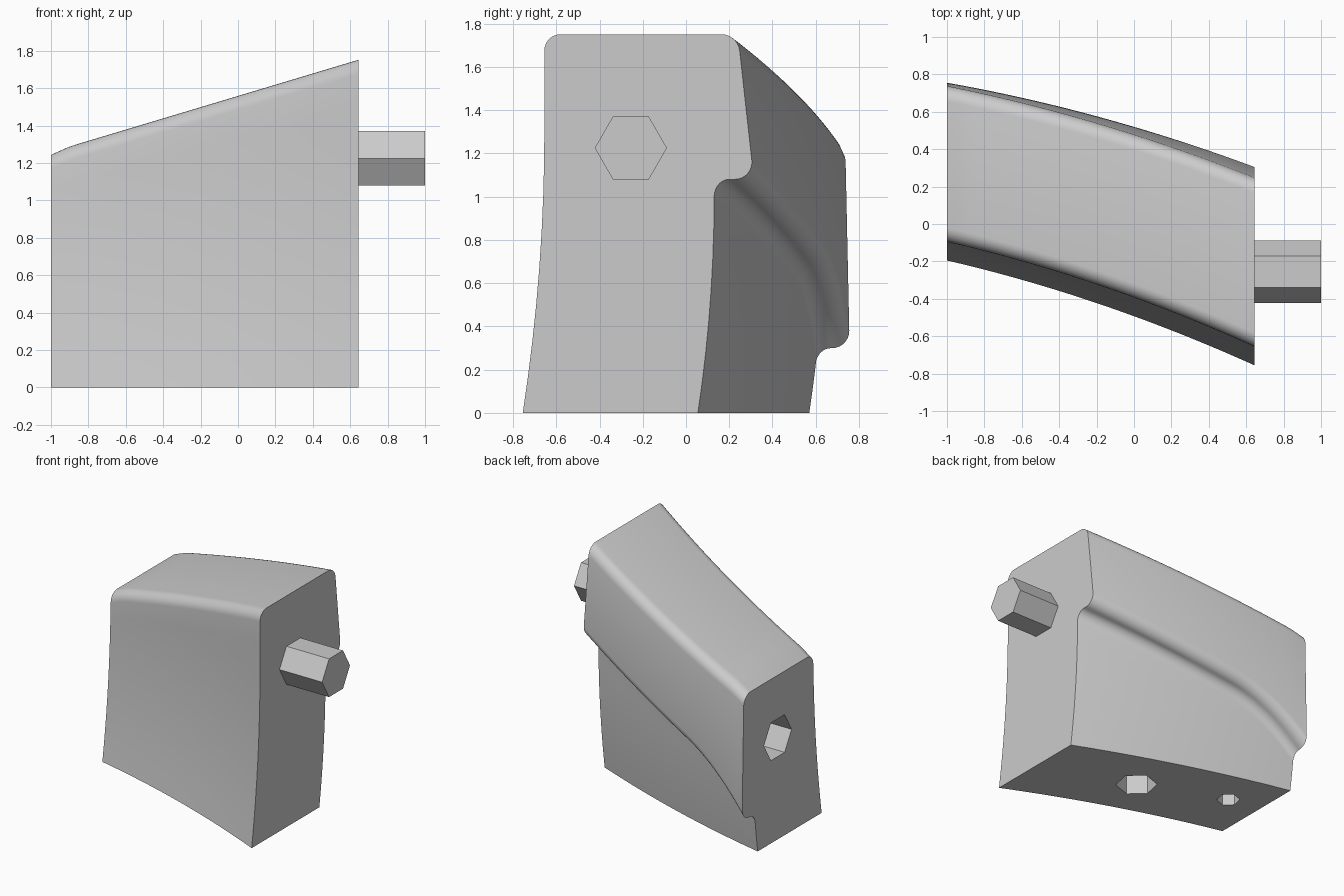
import bpy, bmesh, math
from mathutils import Matrix

cube = bpy.data.objects.get("Cube")
if cube:
    bpy.data.objects.remove(cube, do_unlink=True)

X0, X1 = -1.0, 0.643

grey = bpy.data.materials.new("plain grey")
grey.use_nodes = True
colour = (0.6, 0.6, 0.6, 1)
grey.diffuse_color = colour
grey.node_tree.nodes["Principled BSDF"].inputs["Base Color"].default_value = colour


def add_object(name, bm):
    bmesh.ops.recalc_face_normals(bm, faces=bm.faces)
    mesh = bpy.data.meshes.new(name)
    bm.to_mesh(mesh)
    bm.free()
    mesh.materials.append(grey)
    obj = bpy.data.objects.new(name, mesh)
    bpy.context.collection.objects.link(obj)
    return obj


def hex_prism(name, centre, radius, length, axis, turn=0):
    """Six-sided bar centred on a point, along x or z."""
    bm = bmesh.new()
    m = Matrix.Rotation(math.radians(turn), 4, 'Z')
    if axis == 'X':
        m = Matrix.Rotation(math.pi / 2, 4, 'Y') @ Matrix.Rotation(math.pi / 2, 4, 'Z')
    bmesh.ops.create_cone(bm, cap_ends=True, segments=6, radius1=radius,
                          radius2=radius, depth=length)
    # put one corner on the local x axis
    first = max(bm.verts, key=lambda v: v.co.x).co
    fix = Matrix.Rotation(-math.atan2(first.y, first.x), 4, 'Z')
    bmesh.ops.transform(bm, matrix=Matrix.Translation(centre) @ m @ fix, verts=bm.verts)
    return add_object(name, bm)


def corner(p, c, q, n=7):
    """Quarter round from p to q, tangent to the lines through c."""
    pts = []
    for i in range(n + 1):
        a = math.pi / 2 * i / n
        u, v = 1 - math.sin(a), 1 - math.cos(a)
        pts.append((c[0] + (p[0] - c[0]) * u + (q[0] - c[0]) * v,
                    c[1] + (p[1] - c[1]) * u + (q[1] - c[1]) * v))
    return pts


def section(x):
    """Outline (y, z) of the block at x, from the front foot over to the back foot."""
    t = (X1 - x) / (X1 - X0)
    bow = 4 * t * (1 - t)
    top = 1.558 + 0.3 * x - 0.15 * max(0, -0.9 - x)
    lip = 0.855 + 0.35 * x - 0.68 * max(0, -0.45 - x) ** 2

    def front(z):
        return -0.755 + 0.56 * t + 0.045 * bow + 0.1 * (1 - (1 - min(z / 1.3, 1)) ** 2)

    def wall(z):
        return 0.055 + 0.515 * t + 0.04 * bow + 0.075 * (1 - (1 - min(z, 1)) ** 2)

    tip = 0.305 + 0.45 * t + 0.04 * bow
    crest = 0.24 + 0.49 * t + 0.04 * bow
    r = 0.075
    pts = [(front(z), z) for z in ((top - r) * i / 10 for i in range(10))]
    f = front(top)
    pts += corner((f, top - r), (f, top), (f + r, top))
    pts += corner((crest - r, top), (crest, top), (crest + 0.008, top - r))
    pts += corner((tip, lip + 0.08), (tip, lip), (tip - 0.08, lip))
    w = wall(lip - 0.08)
    pts += corner((w + 0.07, lip), (w, lip), (w, lip - 0.08))
    pts += [(wall(z), z) for z in ((lip - 0.08) * (1 - i / 7) for i in range(1, 8))]
    return pts


# curved block, lofted along x
bm = bmesh.new()
steps = 40
rings = []
for i in range(steps + 1):
    x = X0 + (X1 - X0) * i / steps
    rings.append([bm.verts.new((x, y, z)) for y, z in section(x)])
for a, b in zip(rings, rings[1:]):
    for j in range(len(a)):
        k = (j + 1) % len(a)
        bm.faces.new((a[j], a[k], b[k], b[j]))
bm.faces.new(rings[0])
bm.faces.new(rings[-1])
block = add_object("curved_block", bm)

# hexagonal sockets in the far end and the underside
cutters = [
    hex_prism("end_socket_cutter", (X0, 0.33, 0.77), 0.165, 0.74, 'X'),
    hex_prism("large_base_socket_cutter", (-0.09, -0.08, 0), 0.15, 0.6, 'Z', 18),
    hex_prism("small_base_socket_cutter", (-0.74, 0.18, 0), 0.085, 0.4, 'Z', 18),
]
for c in cutters:
    c.hide_render = True
    mod = block.modifiers.new(c.name, 'BOOLEAN')
    mod.operation = 'DIFFERENCE'
    mod.solver = 'EXACT'
    mod.object = c
bpy.ops.object.select_all(action='DESELECT')
block.select_set(True)
bpy.context.view_layer.objects.active = block
for c in cutters:
    bpy.ops.object.modifier_apply(modifier=c.name)
for c in cutters:
    bpy.data.objects.remove(c, do_unlink=True)
bpy.ops.object.shade_smooth_by_angle(angle=math.radians(35))

# hexagonal peg on the tall end
hex_prism("hexagonal_peg", ((X1 + 1) / 2 - 0.01, -0.255, 1.225), 0.167, 1 - X1 + 0.02, 'X')
